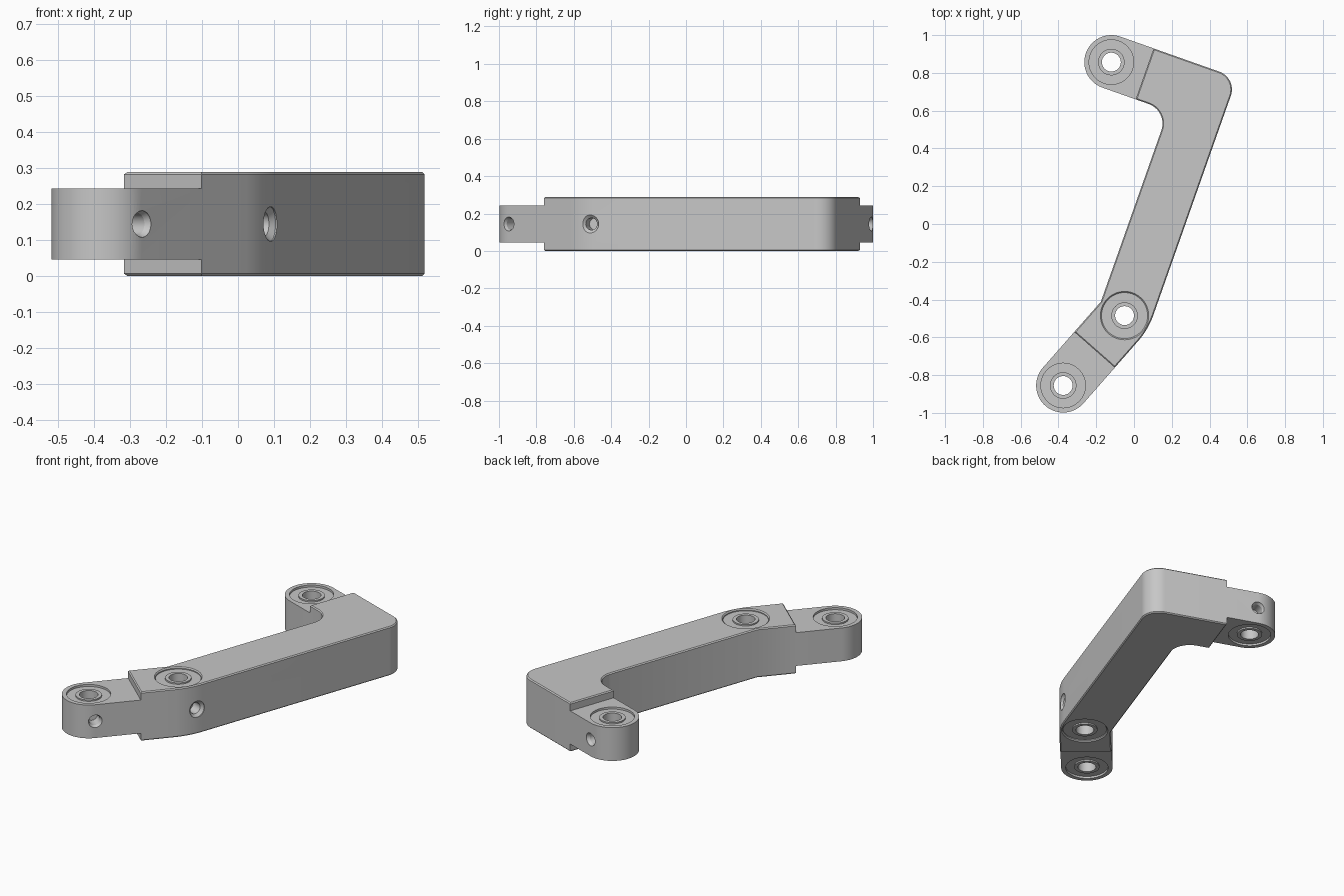
import bpy, bmesh
from math import pi, sin, cos
from mathutils import Vector, Matrix

cube = bpy.data.objects.get("Cube")
if cube:
    bpy.data.objects.remove(cube, do_unlink=True)

grey = bpy.data.materials.new("machined grey")
grey.use_nodes = True
colour = (0.57, 0.57, 0.57, 1)
grey.diffuse_color = colour
grey.node_tree.nodes["Principled BSDF"].inputs["Base Color"].default_value = colour

# Hub centres, leg directions and main sizes
MID, BODY_H, LUG_H, HALF = 0.144, 0.144, 0.098, 0.143
back_hub = Vector((-0.12, 0.857))
front_hub = Vector((-0.375, -0.855))
pivot = Vector((-0.05, -0.485))


def right_of(v):
    return Vector((v.y, -v.x))


arm = Vector((0.333, 0.943)).normalized()
arm_n = right_of(arm)
leg = (pivot - front_hub).normalized()
leg_n = right_of(leg)
elbow = back_hub + arm_n * (pivot - back_hub).dot(arm_n)


def fillet(corner, before, after, r, steps=14):
    """Points of a rounded corner between two straight edges."""
    a, b = (before - corner).normalized(), (after - corner).normalized()
    half = a.angle(b) / 2
    centre = corner + (a + b).normalized() * (r / sin(half))
    tangent = r * cos(half) / sin(half)
    p, q = corner + a * tangent - centre, corner + b * tangent - centre
    return [centre + p.lerp(q, i / steps).normalized() * r for i in range(steps + 1)]


def make_object(name, bm):
    bmesh.ops.recalc_face_normals(bm, faces=bm.faces)
    mesh = bpy.data.meshes.new(name)
    bm.to_mesh(mesh)
    bm.free()
    mesh.materials.append(grey)
    ob = bpy.data.objects.new(name, mesh)
    bpy.context.collection.objects.link(ob)
    return ob


def prism(name, outline, half_height, chamfer=0):
    """Upright slab with optionally chamfered rims."""
    bm = bmesh.new()
    base = bm.faces.new([bm.verts.new((p.x, p.y, MID - half_height)) for p in outline])
    top = bmesh.ops.extrude_face_region(bm, geom=[base])["geom"]
    verts = [g for g in top if isinstance(g, bmesh.types.BMVert)]
    bmesh.ops.translate(bm, verts=verts, vec=(0, 0, 2 * half_height))
    if chamfer:
        rims = [e for e in bm.edges if abs(e.verts[0].co.z - e.verts[1].co.z) < 1e-5]
        bmesh.ops.bevel(bm, geom=rims, offset=chamfer, segments=1, affect='EDGES')
    return make_object(name, bm)


def lathe(name, profile, matrix, segments=64):
    """Revolve an (r, z) profile that starts and ends on the axis."""
    bm = bmesh.new()
    rings = [[bm.verts.new((r * cos(a), r * sin(a), z))
              for a in (2 * pi * (i + 0.3) / segments for i in range(segments))]
             for r, z in profile]
    bm.faces.new(rings[0])
    bm.faces.new(rings[-1])
    for low, high in zip(rings, rings[1:]):
        for i in range(segments):
            bm.faces.new((low[i - 1], low[i], high[i], high[i - 1]))
    bm.transform(matrix)
    ob = make_object(name, bm)
    ob.hide_render = True
    return ob


def hub_cutter(name, centre, h, r, chamfer):
    """Through bore plus a shallow ring recess on both faces."""
    rim = [(r + chamfer, h + 0.05), (r + chamfer, h), (r, h - chamfer)] if chamfer else [(r, h + 0.05)]
    upper = rim + [(r, h - 0.012), (0.07, h - 0.012), (0.07, h - 0.004), (0.05, h - 0.004)]
    lower = [(p, -z) for p, z in reversed(upper)]
    return lathe(name, upper + lower, Matrix.Translation((centre.x, centre.y, MID)))


def port_cutter(name, spot, outward, r_mouth, r_hole):
    """Blind side port with a countersunk mouth."""
    profile = [(r_mouth, 0.05), (r_mouth, -0.004), (r_hole, -0.018), (r_hole, -0.08)]
    turn = outward.to_3d().to_track_quat('Z', 'Y').to_matrix().to_4x4()
    return lathe(name, profile, Matrix.Translation((spot.x, spot.y, MID)) @ turn, 40)


def finish(ob, cutters):
    bpy.ops.object.select_all(action='DESELECT')
    ob.select_set(True)
    bpy.context.view_layer.objects.active = ob
    for c in cutters:
        mod = ob.modifiers.new(c.name, 'BOOLEAN')
        mod.operation, mod.solver, mod.object = 'DIFFERENCE', 'EXACT', c
        bpy.ops.object.modifier_apply(modifier=mod.name)
        bpy.data.objects.remove(c, do_unlink=True)
    bpy.ops.object.shade_smooth_by_angle(angle=0.45)


# Cranked arm body
front_step = pivot - leg * 0.241
back_step = back_hub + arm_n * 0.187
bend = (arm_n + leg_n) * (HALF / (1 + arm_n.dot(leg_n)))
diagonal = (arm + arm_n) * HALF
corners = [(front_step + leg_n * HALF, 0), (pivot + bend, 0.43), (elbow + diagonal, 0.1),
           (back_step + arm * HALF, 0), (back_step - arm * HALF, 0),
           (elbow - diagonal, 0.11), (pivot - bend, 0), (front_step - leg_n * HALF, 0)]
outline = []
for i, (c, r) in enumerate(corners):
    if r:
        outline += fillet(c, corners[i - 1][0], corners[i + 1][0], r)
    else:
        outline.append(c)
body = prism("arm_body", outline, BODY_H, 0.006)
finish(body, [hub_cutter("pivot_bore", pivot, BODY_H, 0.122, 0.006),
              port_cutter("pivot_port", pivot + arm * 0.022 + arm_n * HALF, arm_n, 0.048, 0.032)])

# Thinner rounded lugs at both ends
for name, hub, inward, reach, outward in (
        ("front_lug", front_hub, leg, (front_step - front_hub).length, leg_n),
        ("back_lug", back_hub, arm_n, 0.187, arm)):
    side = right_of(inward)
    arc = [hub + side * (HALF * cos(a)) - inward * (HALF * sin(a))
           for a in (pi * i / 40 for i in range(41))]
    end = hub + inward * (reach + 0.001)
    lug = prism(name, arc + [end - side * HALF, end + side * HALF], LUG_H)
    mouth = hub + outward * HALF + inward * 0.002
    finish(lug, [hub_cutter(name + "_bore", hub, LUG_H, 0.118, 0),
                 port_cutter(name + "_port", mouth, outward, 0.037, 0.03)])
